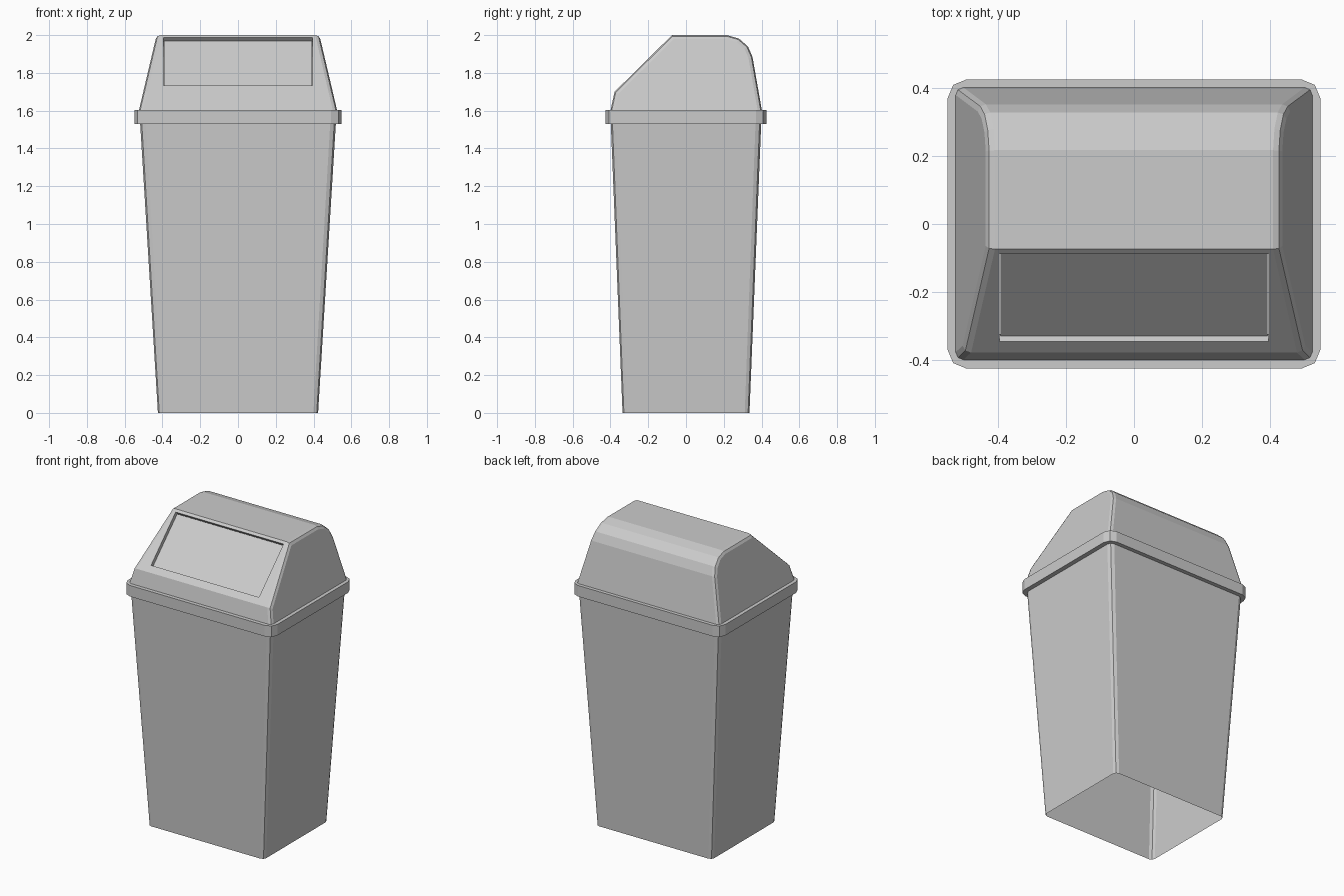
import bpy, bmesh, math
from mathutils import Vector

if "Cube" in bpy.data.objects:
    bpy.data.objects.remove(bpy.data.objects["Cube"])


def finish(name, bm):
    bmesh.ops.recalc_face_normals(bm, faces=bm.faces)
    me = bpy.data.meshes.new(name)
    bm.to_mesh(me)
    bm.free()
    ob = bpy.data.objects.new(name, me)
    bpy.context.collection.objects.link(ob)
    return ob


def rounded_ring(hx, hy, z, r):
    """Rectangle outline with two-segment rounded corners."""
    pts = []
    for i, (sx, sy) in enumerate([(1, 1), (-1, 1), (-1, -1), (1, -1)]):
        for k in range(3):
            a = math.pi / 2 * i + math.pi / 4 * k
            pts.append((sx * (hx - r) + r * math.cos(a),
                        sy * (hy - r) + r * math.sin(a), z))
    return pts


def loft(name, rings):
    bm = bmesh.new()
    rows = [[bm.verts.new(p) for p in rounded_ring(*ring)] for ring in rings]
    for a, b in zip(rows, rows[1:]):
        for i in range(len(a)):
            j = (i + 1) % len(a)
            bm.faces.new((a[i], a[j], b[j], b[i]))
    return finish(name, bm)


# Tapered bin body, an open thin shell
loft("bin_body", [(0.424, 0.336, 0, 0.025), (0.518, 0.398, 1.53, 0.03)])

# Overhanging collar between body and lid
loft("rim_collar", [(0.518, 0.398, 1.53, 0.03), (0.548, 0.425, 1.53, 0.055),
                    (0.548, 0.425, 1.603, 0.055), (0.515, 0.393, 1.603, 0.03)])

# Lid: side profile spanned across x, narrowing upwards
profile = [(-0.40, 1.60), (-0.378, 1.70), (-0.074, 2.0), (0.217, 2.0), (0.28, 1.982),
           (0.328, 1.94), (0.352, 1.885), (0.402, 1.60)]
bm = bmesh.new()
left, right = [[bm.verts.new((s * (0.525 - 0.235 * (z - 1.6)), y, z)) for y, z in profile]
               for s in (-1, 1)]
for i in range(len(profile) - 1):
    bm.faces.new((left[i], right[i], right[i + 1], left[i + 1]))
bm.faces.new(left)
bm.faces.new(right)
bmesh.ops.recalc_face_normals(bm, faces=bm.faces)

# Soften the edges around both side panels
side_edges = [bm.edges.get((row[i], row[i + 1]))
              for row in (left, right) for i in range(len(row) - 1)]
bmesh.ops.bevel(bm, geom=side_edges, offset=0.022, segments=2, profile=0.5,
                affect='EDGES', clamp_overlap=True)

# Opening in the sloped front, with short walls turned inwards
normal = Vector((0, -1, 1)).normalized()
bm.normal_update()
slope = max((f for f in bm.faces if abs(f.normal.dot(normal)) > 0.98),
            key=lambda f: f.calc_area())
bmesh.ops.inset_individual(bm, faces=[slope], thickness=0.01)
mid_y = slope.calc_center_median().y
for v in slope.verts:
    y = -0.088 if v.co.y > mid_y else -0.345
    v.co = (math.copysign(0.395, v.co.x), y, 2.0 + (y + 0.074) * 0.30 / 0.304)
opening = list(slope.edges)
bmesh.ops.delete(bm, geom=[slope], context='FACES_ONLY')
walls = bmesh.ops.extrude_edge_only(bm, edges=opening)["geom"]
for v in walls:
    if isinstance(v, bmesh.types.BMVert):
        v.co -= normal * 0.03
bmesh.ops.remove_doubles(bm, verts=bm.verts, dist=0.0005)
finish("swing_lid", bm)

# Flap set back inside the opening
bpy.ops.mesh.primitive_cube_add(size=1, location=Vector((0, -0.2165, 1.859)) - normal * 0.028,
                                rotation=(math.atan2(0.30, 0.304), 0, 0))
flap = bpy.context.object
flap.name = "flap"
flap.scale = (0.784, 0.356, 0.016)
